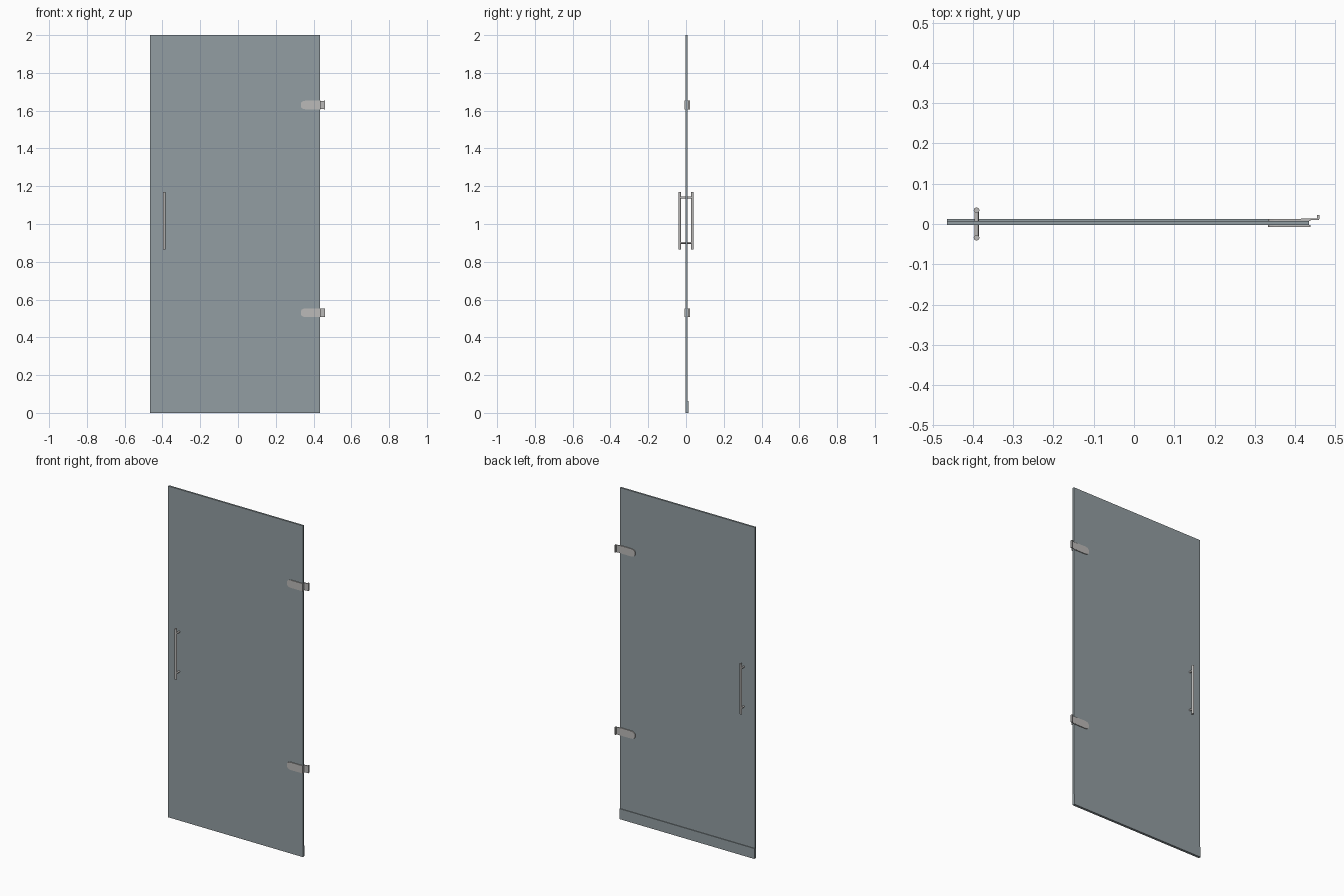
import bpy
import bmesh
from mathutils import Vector

cube = bpy.data.objects.get("Cube")
if cube:
    bpy.data.objects.remove(cube, do_unlink=True)


def material(name, rgb):
    m = bpy.data.materials.new(name)
    m.use_nodes = True
    m.diffuse_color = (*rgb, 1)
    m.node_tree.nodes["Principled BSDF"].inputs["Base Color"].default_value = (*rgb, 1)
    return m


glass = material("grey blue glass", (0.29, 0.34, 0.36))
metal = material("brushed metal", (0.50, 0.49, 0.48))


def finish(bm, name, mat):
    bmesh.ops.recalc_face_normals(bm, faces=bm.faces)
    mesh = bpy.data.meshes.new(name)
    bm.to_mesh(mesh)
    bm.free()
    mesh.materials.append(mat)
    obj = bpy.data.objects.new(name, mesh)
    bpy.context.collection.objects.link(obj)
    return obj


def box(name, low, high, mat):
    bm = bmesh.new()
    bmesh.ops.create_cube(bm, size=1)
    low, high = Vector(low), Vector(high)
    for v in bm.verts:
        v.co = (low + high) / 2 + v.co * (high - low)
    return finish(bm, name, mat)


def plate(name, outline, y0, y1, z, mat):
    """Extrude an x-z outline from y0 to y1."""
    bm = bmesh.new()
    face = bm.faces.new([bm.verts.new((x, y0, z + h)) for x, h in outline])
    ext = bmesh.ops.extrude_face_region(bm, geom=[face])
    for v in ext["geom"]:
        if isinstance(v, bmesh.types.BMVert):
            v.co.y = y1
    return finish(bm, name, mat)


def rod(name, start, end, radius, mat):
    start, end = Vector(start), Vector(end)
    axis = end - start
    bpy.ops.mesh.primitive_cylinder_add(vertices=24, radius=radius, depth=axis.length,
                                        location=(start + end) / 2)
    obj = bpy.context.object
    obj.name = name
    obj.rotation_euler = axis.to_track_quat('Z', 'Y').to_euler()
    obj.data.materials.append(mat)
    bpy.ops.object.shade_smooth_by_angle()


# Glass panel and the sweep along its lower back edge
FRONT, BACK = -0.003, 0.008
box("door_panel", (-0.465, FRONT, 0), (0.435, BACK, 2), glass)
box("bottom_sweep", (-0.465, BACK, 0), (0.435, 0.012, 0.063), glass)

# Pull handle: a bar on each side, joined by two standoffs
HX = -0.391
for side, y in (("front", -0.034), ("back", 0.034)):
    rod(side + "_handle_bar", (HX, y, 0.865), (HX, y, 1.17), 0.007, metal)
for place, z in (("lower", 0.9), ("upper", 1.14)):
    rod(place + "_handle_standoff", (HX, -0.034, z), (HX, 0.034, z), 0.0055, metal)

# Hinges: clamp plates with a tapered end, and a wall leaf with a turned flange
upper_edge = [(0.333, 0.010), (0.338, 0.017), (0.346, 0.021), (0.358, 0.023), (0.438, 0.023)]
outline = upper_edge + [(x, -h) for x, h in reversed(upper_edge)]
for place, z in (("lower", 0.53), ("upper", 1.63)):
    plate(place + "_hinge_front_plate", outline, -0.008, FRONT, z, metal)
    plate(place + "_hinge_back_plate", outline, BACK, 0.013, z, metal)
    box(place + "_hinge_leaf", (0.415, 0.010, z - 0.022), (0.459, 0.014, z + 0.022), metal)
    box(place + "_hinge_flange", (0.454, 0.012, z - 0.023), (0.461, 0.022, z + 0.023), metal)
